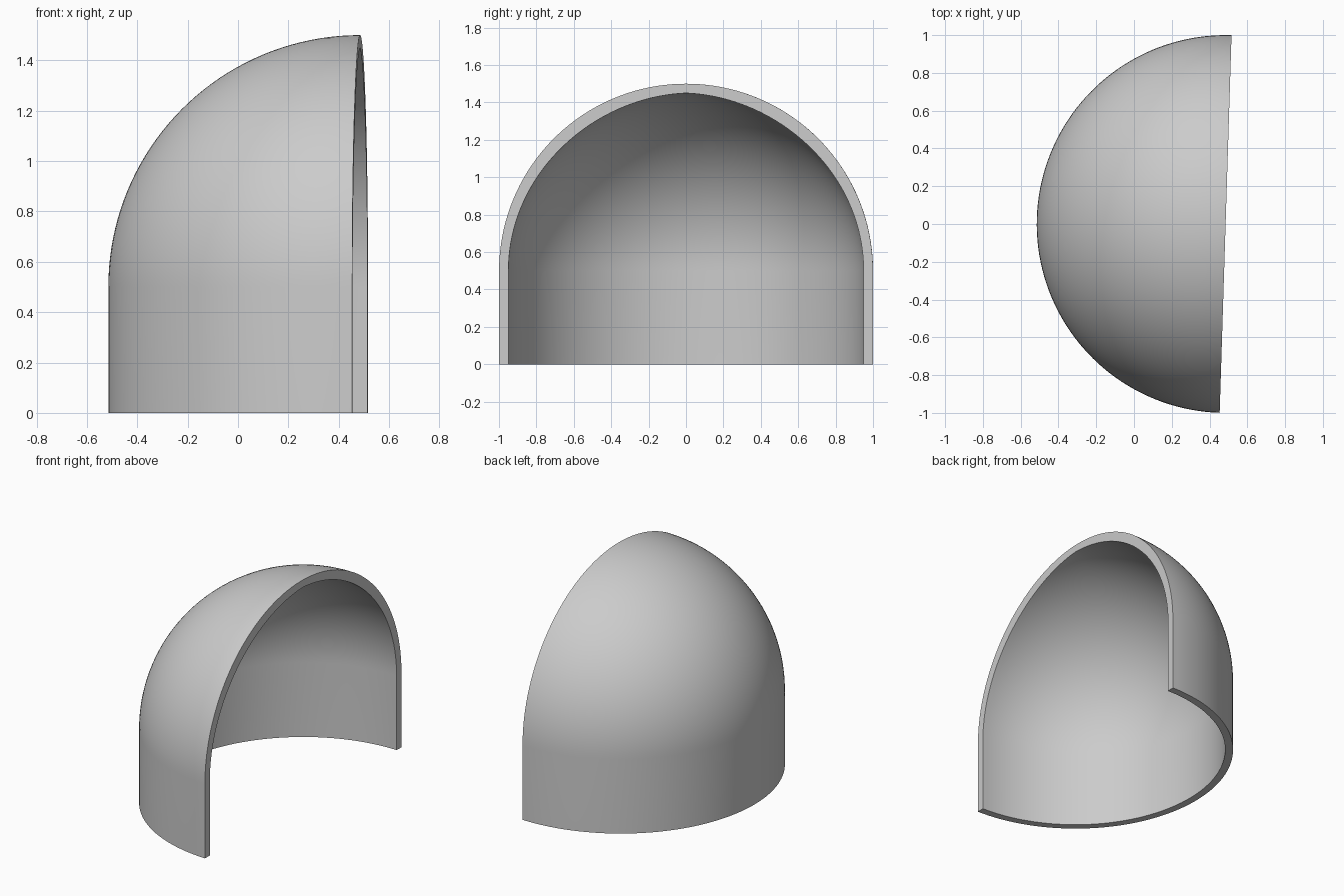
import bpy, bmesh, math
from mathutils import Matrix, Vector

cube = bpy.data.objects.get("Cube")
if cube:
    bpy.data.objects.remove(cube, do_unlink=True)

RADIUS, WALL, SPRING = 1.0, 0.05, 0.5   # outer radius, wall thickness, height of the straight wall
STEPS, SEGMENTS = 40, 80
CENTRE_X = 0.485
START = math.radians(88.2)              # slightly turned cut plane


def inner_radius(a):
    # the wall is a touch thicker at the haunches of the vault
    return RADIUS - WALL - 0.02 * math.sin(2 * a) * math.sin(a)


def arc(radius_at):
    # quarter arc from the springing line up to the crown
    points = []
    for i in range(STEPS + 1):
        a = math.pi / 2 * i / STEPS
        r = radius_at(a)
        points.append((r * math.cos(a) if i < STEPS else 0, SPRING + r * math.sin(a)))
    return points


# Section of the shell: outer crown, down to the ground, back up to the inner crown
outer = arc(lambda a: RADIUS)
inner = arc(inner_radius)
section = outer[::-1] + [(RADIUS, 0), (RADIUS - WALL, 0)] + inner

# Sweep the section through half a turn and close the open front with a flat rim
bm = bmesh.new()
turn = Matrix.Rotation(START, 3, 'Z')
verts = [bm.verts.new(turn @ Vector((r, 0, z))) for r, z in section]
edges = [bm.edges.new(pair) for pair in zip(verts, verts[1:])]
bmesh.ops.spin(bm, geom=verts + edges, cent=(0, 0, 0), axis=(0, 0, 1),
               angle=math.pi, steps=SEGMENTS)
bmesh.ops.remove_doubles(bm, verts=bm.verts[:], dist=0.0001)
rim = [e for e in bm.edges if e.is_boundary]
bmesh.ops.holes_fill(bm, edges=rim, sides=0)
bmesh.ops.recalc_face_normals(bm, faces=bm.faces[:])
bmesh.ops.translate(bm, verts=bm.verts[:], vec=(CENTRE_X, 0, 0))

mesh = bpy.data.meshes.new("half_dome_shell")
bm.to_mesh(mesh)
bm.free()
shell = bpy.data.objects.new("half_dome_shell", mesh)
bpy.context.collection.objects.link(shell)

# Plain grey
grey = bpy.data.materials.new("plain_grey")
grey.use_nodes = True
colour = (0.6, 0.6, 0.6, 1)
grey.diffuse_color = colour
for node in grey.node_tree.nodes:
    if node.type == 'BSDF_PRINCIPLED':
        node.inputs["Base Color"].default_value = colour
mesh.materials.append(grey)

bpy.ops.object.select_all(action='DESELECT')
shell.select_set(True)
bpy.context.view_layer.objects.active = shell
bpy.ops.object.shade_smooth_by_angle(angle=math.radians(30))
